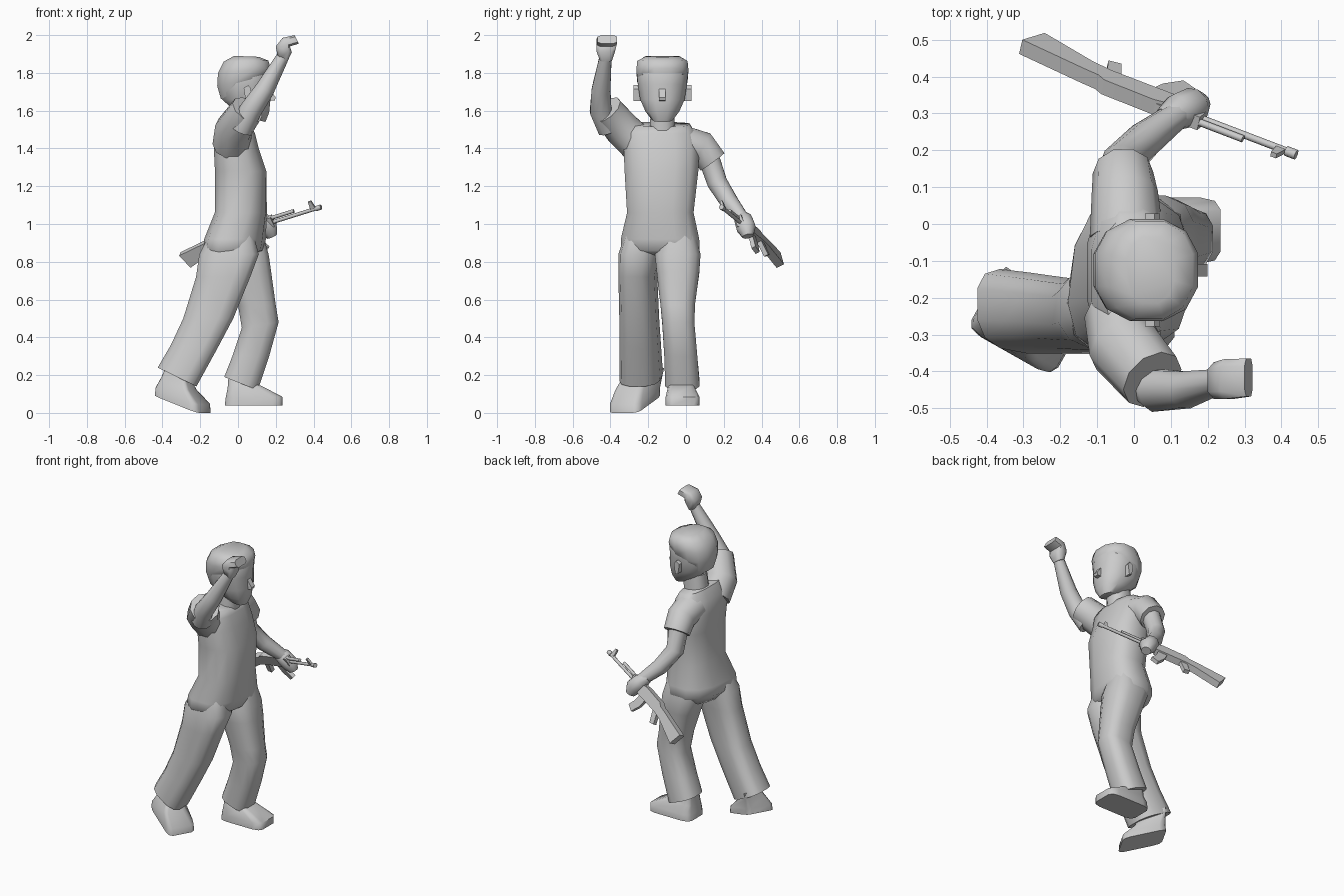
import bpy, bmesh, math
from mathutils import Vector, Matrix


def finish(name, bm, angle=40):
    bmesh.ops.recalc_face_normals(bm, faces=bm.faces)
    me = bpy.data.meshes.new(name)
    bm.to_mesh(me)
    bm.free()
    ob = bpy.data.objects.new(name, me)
    bpy.context.collection.objects.link(ob)
    bpy.ops.object.select_all(action='DESELECT')
    ob.select_set(True)
    bpy.context.view_layer.objects.active = ob
    bpy.ops.object.shade_smooth_by_angle(angle=math.radians(angle))
    return ob


def skin(name, rings, angle=40):
    bm = bmesh.new()
    vs = [[bm.verts.new(p) for p in r] for r in rings]
    n = len(vs[0])
    for a, b in zip(vs, vs[1:]):
        for i in range(n):
            j = (i + 1) % n
            bm.faces.new((a[i], a[j], b[j], b[i]))
    bm.faces.new(vs[0])
    bm.faces.new(vs[-1])
    return finish(name, bm, angle)


def loft(name, rings, n=12, sq=0.8, skew=0, angle=60):
    """Rings: back x, back z, front x, front z, y min, y max, optional x shear."""
    out = []
    for xb, zb, xf, zf, y0, y1, *xs in rings:
        r = []
        for i in range(n):
            t = 2 * math.pi * (i + 0.5) / n
            c, s = [math.copysign(abs(v) ** sq, v) for v in (math.cos(t), math.sin(t))]
            k = 1 / math.cos(math.pi / n) ** sq
            c, s = max(-1, min(1, c * k)), max(-1, min(1, s * k))
            r.append(((xb + xf) / 2 + c * (xf - xb) / 2 + s * sum(xs),
                      (y0 + y1) / 2 + s * (y1 - y0) / 2 + skew * c,
                      (zb + zf) / 2 + c * (zf - zb) / 2))
        out.append(r)
    return skin(name, out, angle)


def tube(name, pts, radii, n=10):
    pts = [Vector(p) for p in pts]
    out = []
    for i, p in enumerate(pts):
        d = (pts[min(i + 1, len(pts) - 1)] - pts[max(i - 1, 0)]).normalized()
        u = (Vector((1, 0, 0)) - d * d.x).normalized()
        v = d.cross(u)
        out.append([p + radii[i] * (u * math.cos(a) + v * math.sin(a))
                    for a in [2 * math.pi * k / n for k in range(n)]])
    return skin(name, out, 60)


def prism(name, prof, w0, w1, mat=Matrix()):
    """Side profile in local x/z, extruded along local y."""
    return skin(name, [[mat @ Vector((a, w, b)) for a, b in prof] for w in (w0, w1)], 30)


# torso, with the hips turned a little
loft("shirt_torso", [
    (-.12, .80, .09, .84, -.31, .04, .035), (-.172, .86, .13, .86, -.345, .072, .03),
    (-.17, .92, .138, .92, -.345, .07, .025),
    (-.12, 1.06, .15, 1.06, -.312, .04, .008), (-.122, 1.28, .15, 1.28, -.325, .065),
    (-.128, 1.40, .11, 1.40, -.33, .07), (-.115, 1.48, .09, 1.48, -.33, .05),
    (-.08, 1.54, .07, 1.515, -.3, .02)], sq=.75)

# trouser legs
loft("left_trouser_leg", [
    (-.08, .95, .13, .95, -.14, .05), (-.09, .84, .162, .84, -.165, .077),
    (-.05, .73, .175, .75, -.155, .07),
    (.0, .57, .2, .57, -.135, .047), (.02, .45, .215, .48, -.125, .045),
    (-.03, .3, .165, .3, -.115, .06), (-.073, .19, .105, .12, -.11, .072)], sq=.7)
loft("right_trouser_leg", [
    (-.15, .95, .08, .95, -.315, -.14), (-.205, .84, .11, .84, -.35, -.14),
    (-.222, .72, .065, .72, -.35, -.16),
    (-.29, .5, -.025, .5, -.345, -.15), (-.355, .36, -.11, .34, -.345, -.14),
    (-.425, .24, -.22, .14, -.345, -.13)], sq=.7, skew=-.02)

# shoes
loft("left_shoe", [
    (-.07, .04, .235, .04, -.108, .072), (-.065, .08, .235, .085, -.108, .072),
    (-.055, .13, .13, .14, -.095, .045), (-.05, .2, .08, .16, -.08, .035)], sq=.35)
loft("right_shoe", [
    (-.41, .095, -.175, .0, -.35, -.19, .045), (-.405, .135, -.18, .045, -.35, -.19, .045),
    (-.385, .19, -.24, .12, -.32, -.18, .03), (-.37, .24, -.26, .17, -.29, -.17, .02)],
    sq=.3, skew=-.065)

# head
Y = -.125
loft("neck", [(-.07, 1.47, .08, 1.47, Y - .07, Y + .07),
              (-.05, 1.62, .09, 1.62, Y - .06, Y + .06)])
loft("head", [(x0, z + dz, x1, z, Y - h, Y + h) for x0, x1, z, dz, h in [
    (.03, .145, 1.54, .03, .055), (-.03, .165, 1.59, .02, .09),
    (-.085, .172, 1.66, 0, .118), (-.105, .167, 1.74, 0, .13),
    (-.1, .17, 1.80, 0, .134), (-.06, .14, 1.86, 0, .11)]], sq=.85)
loft("hair", [(x0, zb, x1, zf, Y - h, Y + h) for x0, x1, zb, zf, h in [
    (-.09, .12, 1.66, 1.78, .112), (-.110, .168, 1.73, 1.79, .133),
    (-.106, .174, 1.80, 1.825, .138), (-.075, .16, 1.86, 1.865, .133),
    (-.02, .11, 1.89, 1.885, .09)]], sq=.85)
prism("nose", [(.15, 1.74), (.2, 1.67), (.195, 1.655), (.15, 1.65)], Y - .017, Y + .017)
ear = [(.03, 1.72), (.055, 1.735), (.07, 1.715), (.06, 1.65), (.04, 1.655)]
for side, name in ((-1, "right_ear"), (1, "left_ear")):
    prism(name, ear, Y + side * .11, Y + side * .153)

# raised right arm
tube("right_sleeve", [(-.03, -.25, 1.42), (-.025, -.335, 1.5), (.05, -.422, 1.605)],
     [.105, .1, .09])
tube("right_forearm", [(.02, -.41, 1.5), (.065, -.452, 1.6), (.14, -.45, 1.71), (.24, -.425, 1.89)],
     [.06, .06, .052, .033])
loft("right_hand", [
    (.212, 1.88, .262, 1.86, -.455, -.392), (.2, 1.94, .285, 1.91, -.475, -.375),
    (.235, 1.985, .275, 1.94, -.475, -.367), (.3, 2.0, .322, 1.955, -.468, -.365)],
    n=8, sq=.55)

# lowered left arm
tube("left_sleeve", [(-.02, -.03, 1.43), (-.025, .085, 1.405), (-.03, .14, 1.33)],
     [.1, .09, .082])
tube("left_forearm", [(-.03, .11, 1.38), (-.035, .165, 1.22), (.03, .23, 1.115), (.13, .305, 1.02)],
     [.06, .056, .05, .036])
tube("left_hand", [(.08, .285, 1.05), (.12, .305, 1.02), (.16, .318, .98), (.18, .328, .935)],
     [.03, .05, .053, .03])

# rifle frame: local x runs from muzzle to butt, local z is up
back = Vector((-.72, .275, -.225)).normalized()
up = Vector((0, -.5, 1))
up = (up - back * up.dot(back)).normalized()
side = up.cross(back)
G = Matrix((back, side, up)).transposed().to_4x4()
G.translation = (.44, .188, 1.09)

# rifle
for name, a, b, z, r in [("rifle_barrel", 0, .4, 0, .01), ("rifle_muzzle", 0, .03, 0, .014),
                         ("rifle_gas_tube", .15, .3, .025, .01)]:
    tube(name, [G @ Vector((a, 0, z)), G @ Vector((b, 0, z))], [r, r], 8)
for name, w, prof in [
    ("rifle_front_sight", .007, [(.03, 0), (.06, 0), (.055, .05), (.038, .05)]),
    ("rifle_handguard", .02, [(.28, -.02), (.28, .035), (.38, .035), (.4, -.025)]),
    ("rifle_rear_sight", .012, [(.35, .03), (.36, .045), (.42, .035), (.42, .025)]),
    ("rifle_receiver", .022, [(.38, -.035), (.38, .028), (.42, .038), (.57, .034), (.6, .015), (.6, -.035)]),
    ("rifle_magazine", .012, [(.40, -.02), (.46, -.02), (.445, -.09), (.41, -.15), (.365, -.13), (.39, -.08)]),
    ("rifle_grip", .013, [(.54, -.02), (.585, -.02), (.615, -.1), (.58, -.11)]),
    ("rifle_stock", .022, [(.58, .02), (.58, -.035), (.64, -.045), (.81, -.10), (.84, -.015), (.64, .014)]),
]:
    prism(name, prof, -w, w, G)
